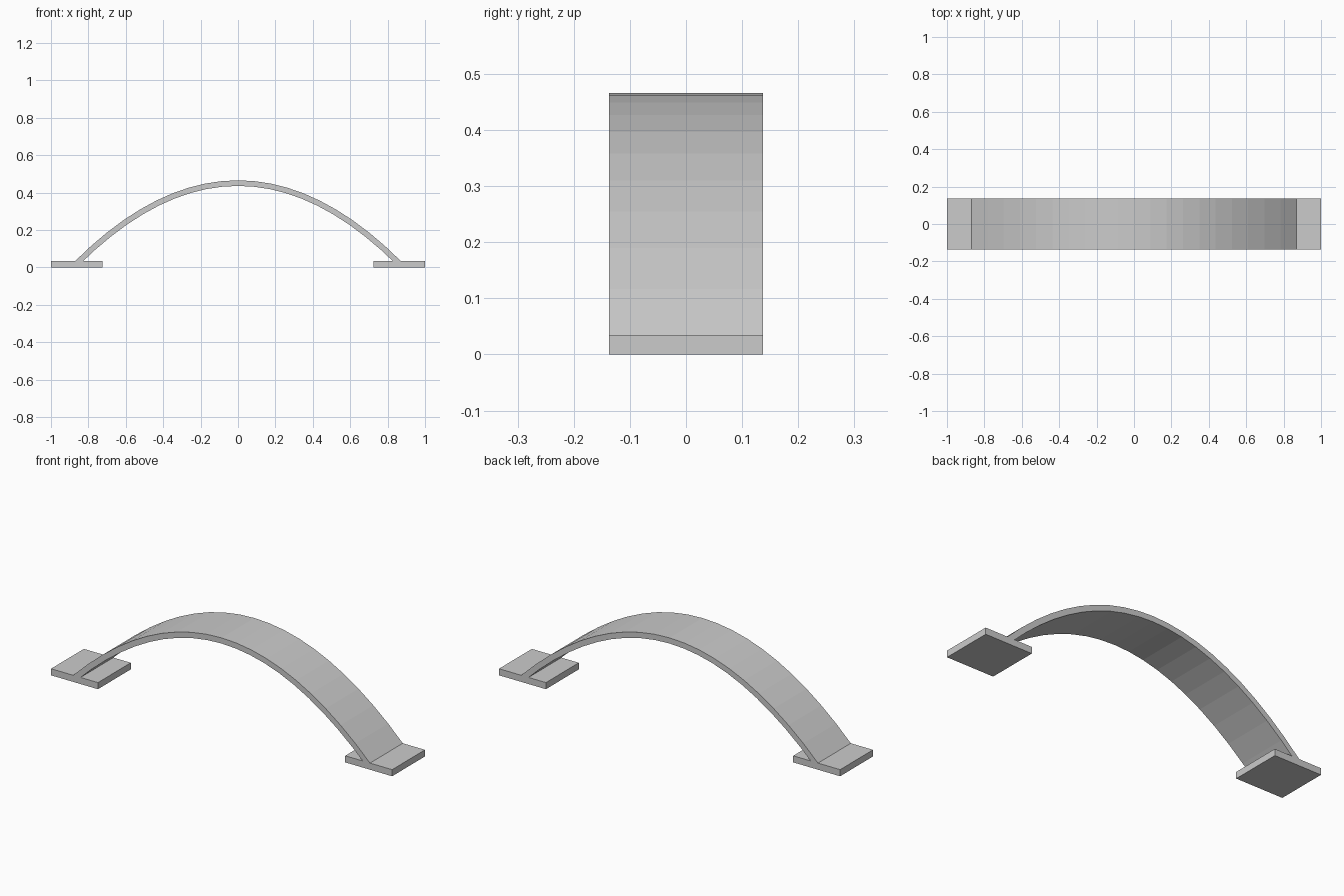
import bpy, bmesh
from math import sqrt

if "Cube" in bpy.data.objects:
    bpy.data.objects.remove(bpy.data.objects["Cube"])

DEPTH = 0.1375        # half width in y
FOOT_H = 0.035        # foot plate thickness
FOOT_IN, FOOT_OUT = 0.725, 1.0
APEX, HALF_SPAN, K = 0.451, 0.8595, 0.577   # parabolic centre line
HALF_T = 0.015        # half thickness of the band
STEPS = 10            # facets per half


def band_point(i, side):
    """Point on the outer (side=1) or inner (side=-1) face of the band."""
    x = HALF_SPAN * i / STEPS
    slope = 2 * K * x
    n = sqrt(1 + slope * slope)
    return (x + side * HALF_T * slope / n, APEX - K * x * x + side * HALF_T / n)


# Right half of each band face, trimmed at the top of the foot plate
outer = [band_point(i, 1) for i in range(STEPS)] + [(0.87, FOOT_H)]
inner = [band_point(i, -1) for i in range(STEPS)] + [(0.827, FOOT_H)]

# Right half outline: over the band, around the foot, back under the band
foot = [(FOOT_OUT, FOOT_H), (FOOT_OUT, 0), (FOOT_IN, 0), (FOOT_IN, FOOT_H)]
right = outer + foot + inner[::-1]
left = [(-x, z) for x, z in reversed(right[1:-1])]
profile = right + left

# Extrude the outline through the width
bm = bmesh.new()
face = bm.faces.new([bm.verts.new((x, -DEPTH, z)) for x, z in profile])
res = bmesh.ops.extrude_face_region(bm, geom=[face], use_keep_orig=True)
moved = [g for g in res["geom"] if isinstance(g, bmesh.types.BMVert)]
bmesh.ops.translate(bm, verts=moved, vec=(0, 2 * DEPTH, 0))
bmesh.ops.recalc_face_normals(bm, faces=bm.faces)
mesh = bpy.data.meshes.new("arched_band_with_feet")
bm.to_mesh(mesh)
bm.free()
bpy.context.collection.objects.link(bpy.data.objects.new("arched_band_with_feet", mesh))
